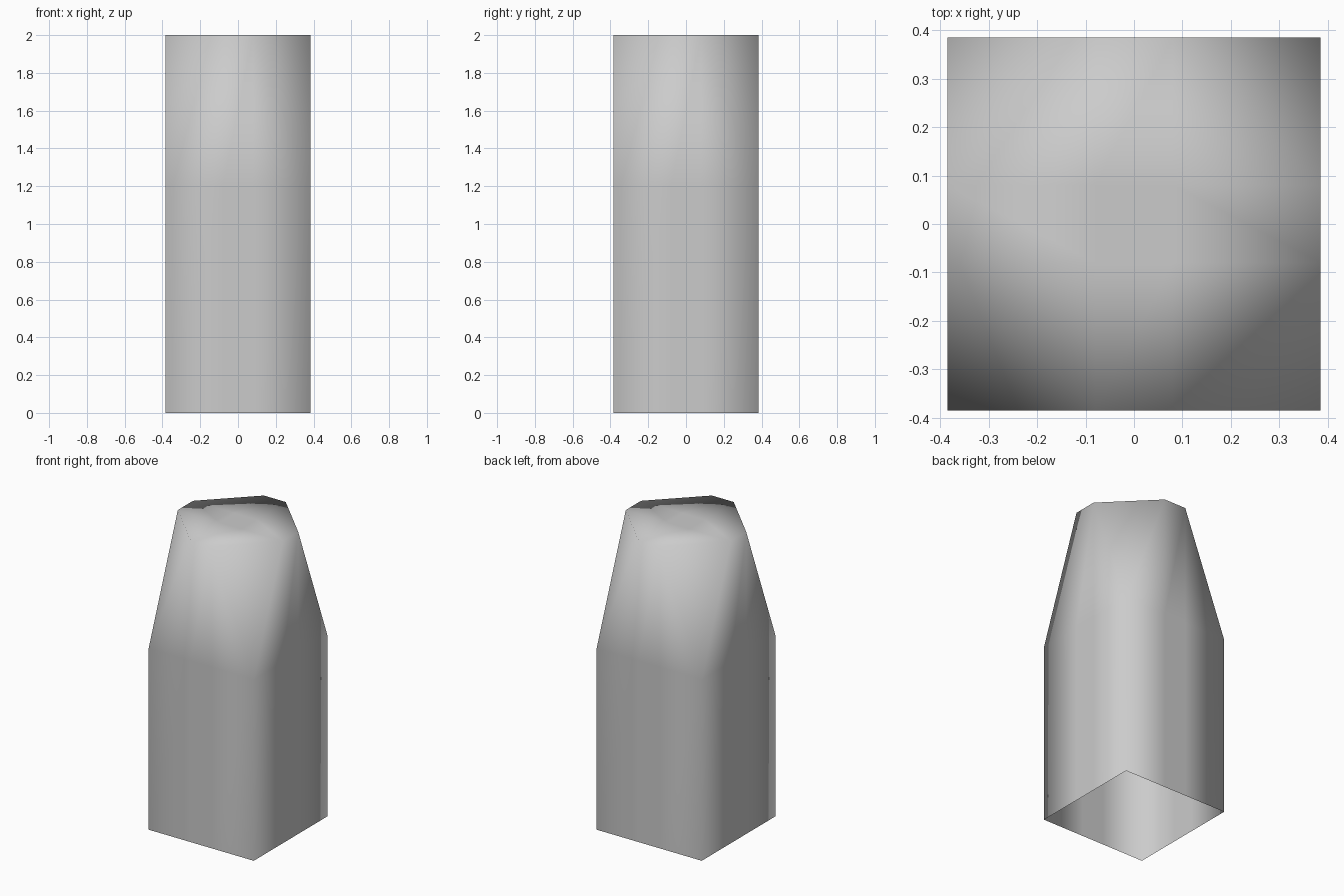
import bpy
import bmesh
from mathutils import Matrix

if "Cube" in bpy.data.objects:
    bpy.data.objects.remove(bpy.data.objects["Cube"], do_unlink=True)

HALF = 0.385      # half width of the square base
FLAT = 0.08       # half width of the narrow centre panel
SHOULDER = 1.2    # height where the corners start to slope in
TOP = 2.0

grey = bpy.data.materials.new("light_grey")
grey.use_nodes = True
colour = (0.6, 0.6, 0.6, 1)
grey.diffuse_color = colour
grey.node_tree.nodes["Principled BSDF"].inputs["Base Color"].default_value = colour

bm = bmesh.new()


def add_face(points, turn=0):
    spin = Matrix.Rotation(turn, 3, "Z")
    bm.faces.new([bm.verts.new(spin @ bm_point(p)) for p in points])


def bm_point(p):
    return Matrix.Translation(p).to_translation()


def column(x0, x1):
    # One upright panel of the lower wall
    return [(x0, -HALF, 0), (x1, -HALF, 0), (x1, -HALF, SHOULDER), (x0, -HALF, SHOULDER)]


for quarter in range(4):
    turn = quarter * 1.5707963
    # Lower wall, open underneath
    for x0, x1 in ((-HALF, -FLAT), (-FLAT, FLAT), (FLAT, HALF)):
        add_face(column(x0, x1), turn)
    # Upper wall: narrow panel between two triangles
    left, right = (-FLAT, -HALF, SHOULDER), (FLAT, -HALF, SHOULDER)
    top_left, top_right = (-FLAT, -HALF, TOP), (FLAT, -HALF, TOP)
    add_face([left, right, top_right, top_left], turn)
    add_face([right, (HALF, -HALF, SHOULDER), top_right], turn)
    add_face([(-HALF, -HALF, SHOULDER), left, top_left], turn)
    # Sloping corner
    next_top = (HALF, -FLAT, TOP)
    add_face([(HALF, -HALF, SHOULDER), next_top, top_right], turn)
    # Roof edge strip and roof corner
    inner_left, inner_right = (-FLAT, -FLAT, TOP), (FLAT, -FLAT, TOP)
    add_face([top_left, top_right, inner_right, inner_left], turn)
    add_face([top_right, next_top, inner_right], turn)

# Centre of the roof
add_face([(-FLAT, -FLAT, TOP), (FLAT, -FLAT, TOP), (FLAT, FLAT, TOP), (-FLAT, FLAT, TOP)])

bmesh.ops.remove_doubles(bm, verts=bm.verts, dist=0.001)
for face in bm.faces:
    face.smooth = True

mesh = bpy.data.meshes.new("tower_shell")
bm.to_mesh(mesh)
bm.free()
mesh.materials.append(grey)
tower = bpy.data.objects.new("tower_shell", mesh)
bpy.context.collection.objects.link(tower)
